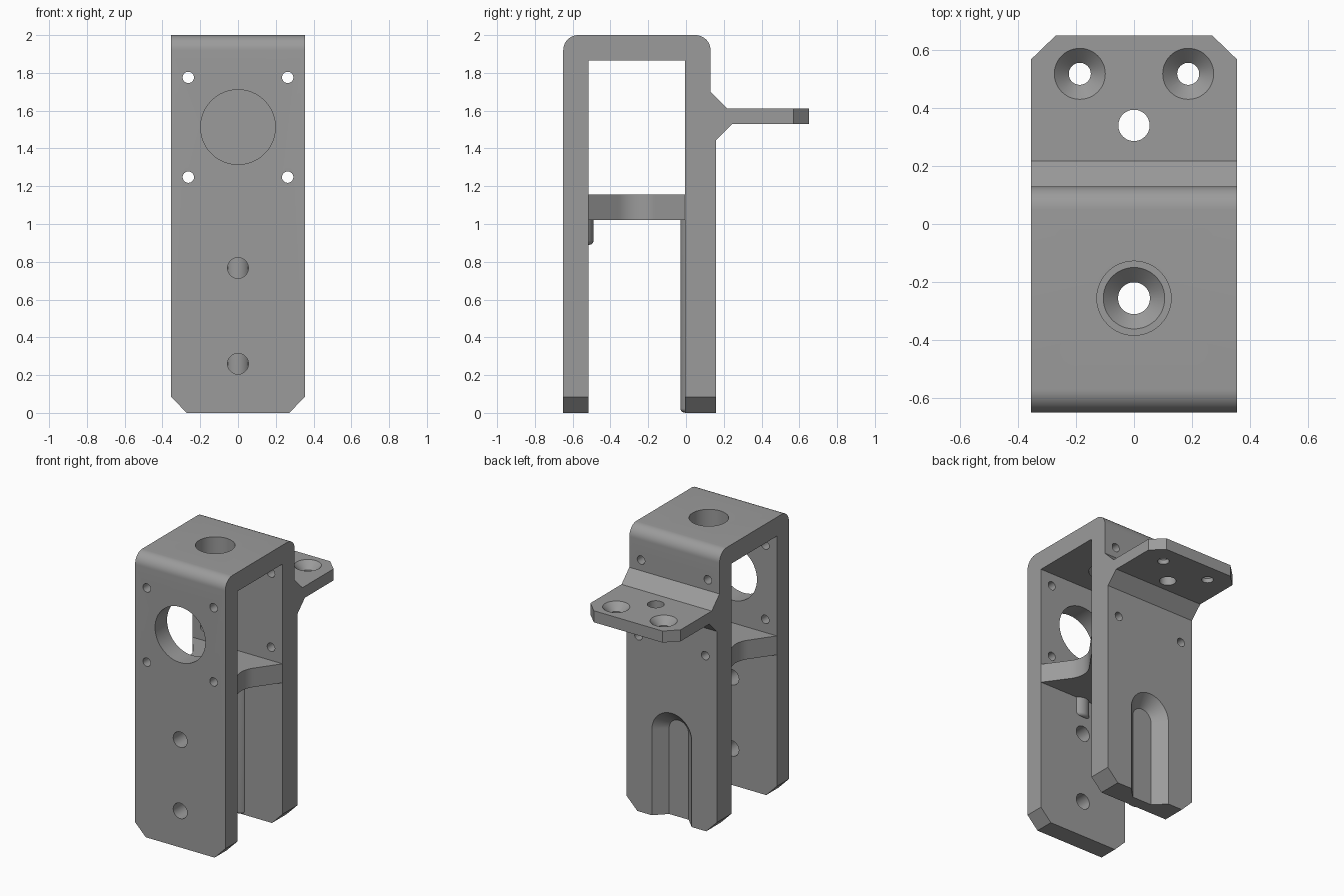
import bpy, bmesh, math
from mathutils import Vector

if "Cube" in bpy.data.objects:
    bpy.data.objects.remove(bpy.data.objects["Cube"])

grey = bpy.data.materials.new("grey_metal")
grey.diffuse_color = (0.33, 0.33, 0.33, 1)
grey.use_nodes = True
grey.node_tree.nodes["Principled BSDF"].inputs["Base Color"].default_value = grey.diffuse_color

# axis -> placing of a 2D profile point (u, v) at depth w
PLACE = {
    "x": lambda u, v, w: (w, u, v),
    "y": lambda u, v, w: (u, w, v),
    "z": lambda u, v, w: (u, v, w),
}


def loft(name, axis, rings):
    """Solid through equal-length profiles: rings = [(depth, points), ...]."""
    bm = bmesh.new()
    loops = [[bm.verts.new(PLACE[axis](u, v, w)) for u, v in pts] for w, pts in rings]
    n = len(loops[0])
    for a, b in zip(loops, loops[1:]):
        for i in range(n):
            j = (i + 1) % n
            bm.faces.new((a[i], a[j], b[j], b[i]))
    bm.faces.new(loops[0][::-1])
    bm.faces.new(loops[-1])
    bmesh.ops.recalc_face_normals(bm, faces=bm.faces)
    me = bpy.data.meshes.new(name)
    bm.to_mesh(me)
    bm.free()
    me.materials.append(grey)
    ob = bpy.data.objects.new(name, me)
    bpy.context.collection.objects.link(ob)
    return ob


def prism(name, axis, pts, a, b):
    return loft(name, axis, [(a, pts), (b, pts)])


def arc(cu, cv, r, a0, a1, n):
    return [(cu + r * math.cos(math.radians(a0 + (a1 - a0) * i / n)),
             cv + r * math.sin(math.radians(a0 + (a1 - a0) * i / n))) for i in range(n + 1)]


def circle(u, v, r, n=48):
    return arc(u, v, r, 0, 360, n)[:-1]


def combine(target, tool, operation):
    tool.hide_render = True
    m = target.modifiers.new("bool", "BOOLEAN")
    m.operation, m.object, m.solver = operation, tool, "EXACT"
    bpy.context.view_layer.objects.active = target
    bpy.ops.object.modifier_apply(modifier=m.name)
    bpy.data.objects.remove(tool, do_unlink=True)


def hole(target, axis, u, v, r, a, b):
    combine(target, prism("hole_cutter", axis, circle(u, v, r), a, b), "DIFFERENCE")


W = 0.355   # half width

# Bent frame with rear flange, as one side profile
profile = [(-0.65, 0), (-0.515, 0), (-0.515, 1.865), (-0.005, 1.865), (-0.005, 0), (0.16, 0),
           (0.16, 1.445), (0.245, 1.53), (0.65, 1.53), (0.65, 1.612), (0.218, 1.612), (0.13, 1.70)]
profile += arc(0.05, 1.92, 0.08, 0, 90, 12) + arc(-0.57, 1.92, 0.08, 90, 180, 12)
frame = prism("bracket_frame", "x", profile, -W, W)

# Waisted cross web between the walls
side = [(W - 0.001, 0.015), (W - 0.001, -0.005)]
side += arc(0.368, -0.26, 0.16, 180 - 38.6, 180 + 38.6, 14)
side += [(W - 0.001, -0.515), (W - 0.001, -0.535)]
web = prism("cross_web", "z", side + [(-x, y) for x, y in reversed(side)], 1.02, 1.155)


# Round ribs on the inner walls, with rounded lower ends
def rib(name, y, z0):
    ends = [(z0 + 0.022 * (1 - math.sin(t)), 0.07 - 0.022 * (1 - math.cos(t)))
            for t in [math.radians(90 - 15 * i) for i in range(7)]]
    rings = [(z, circle(0, y, r)) for z, r in ends] + [(1.08, circle(0, y, 0.07))]
    return loft(name, "z", rings)


combine(frame, web, "UNION")
combine(frame, rib("rear_rib", 0.04, 0.002), "UNION")
combine(frame, rib("front_rib", -0.56, 0.89), "UNION")

# Corner chamfers on the wall feet and the flange
for s in (-1, 1):
    foot = [(s * 0.27, -0.001), (s * 0.40, -0.001), (s * 0.40, 0.13), (s * 0.356, 0.086)]
    combine(frame, prism("foot_cutter", "y", foot, -0.8, 0.3), "DIFFERENCE")
    tip = [(s * 0.268, 0.652), (s * 0.40, 0.70), (s * 0.40, 0.521), (s * 0.356, 0.567)]
    combine(frame, prism("tip_cutter", "z", tip, 1.45, 1.7), "DIFFERENCE")

# Wall holes: large bore, four small through holes, two access holes
hole(frame, "y", 0, 1.513, 0.198, -0.8, -0.3)
for x in (-0.263, 0.263):
    for z in (1.248, 1.776):
        hole(frame, "y", x, z, 0.03, -0.8, 0.3)
for z in (0.26, 0.767):
    hole(frame, "y", 0, z, 0.055, -0.8, -0.46)

# Top opening and plain flange hole
hole(frame, "z", 0, -0.256, 0.128, 1.7, 2.1)
hole(frame, "z", 0, 0.34, 0.054, 1.4, 1.7)


# Countersunk holes in the web and flange
def countersink(x, y, r, big, top, bottom):
    d = big - r
    combine(frame, loft("sink_cutter", "z", [
        (bottom - 0.03, circle(x, y, r)), (top - d, circle(x, y, r)),
        (top, circle(x, y, big)), (top + 0.01, circle(x, y, big + 0.01))]), "DIFFERENCE")


countersink(0, -0.256, 0.055, 0.106, 1.155, 1.02)
for x in (-0.187, 0.187):
    countersink(x, 0.518, 0.038, 0.088, 1.612, 1.53)


# Arched slot with sloped sides on the rear wall, open at the foot
def arch(r):
    return [(r, -0.05)] + arc(0, 0.61, r, 0, 180, 24) + [(-r, -0.05)]


combine(frame, loft("slot_cutter", "y", [(0.08, arch(0.077)), (0.17, arch(0.167))]), "DIFFERENCE")

# Smooth curved surfaces, keep edges sharp
bpy.ops.object.select_all(action="DESELECT")
frame.select_set(True)
bpy.context.view_layer.objects.active = frame
bpy.ops.object.shade_smooth_by_angle(angle=math.radians(25))
